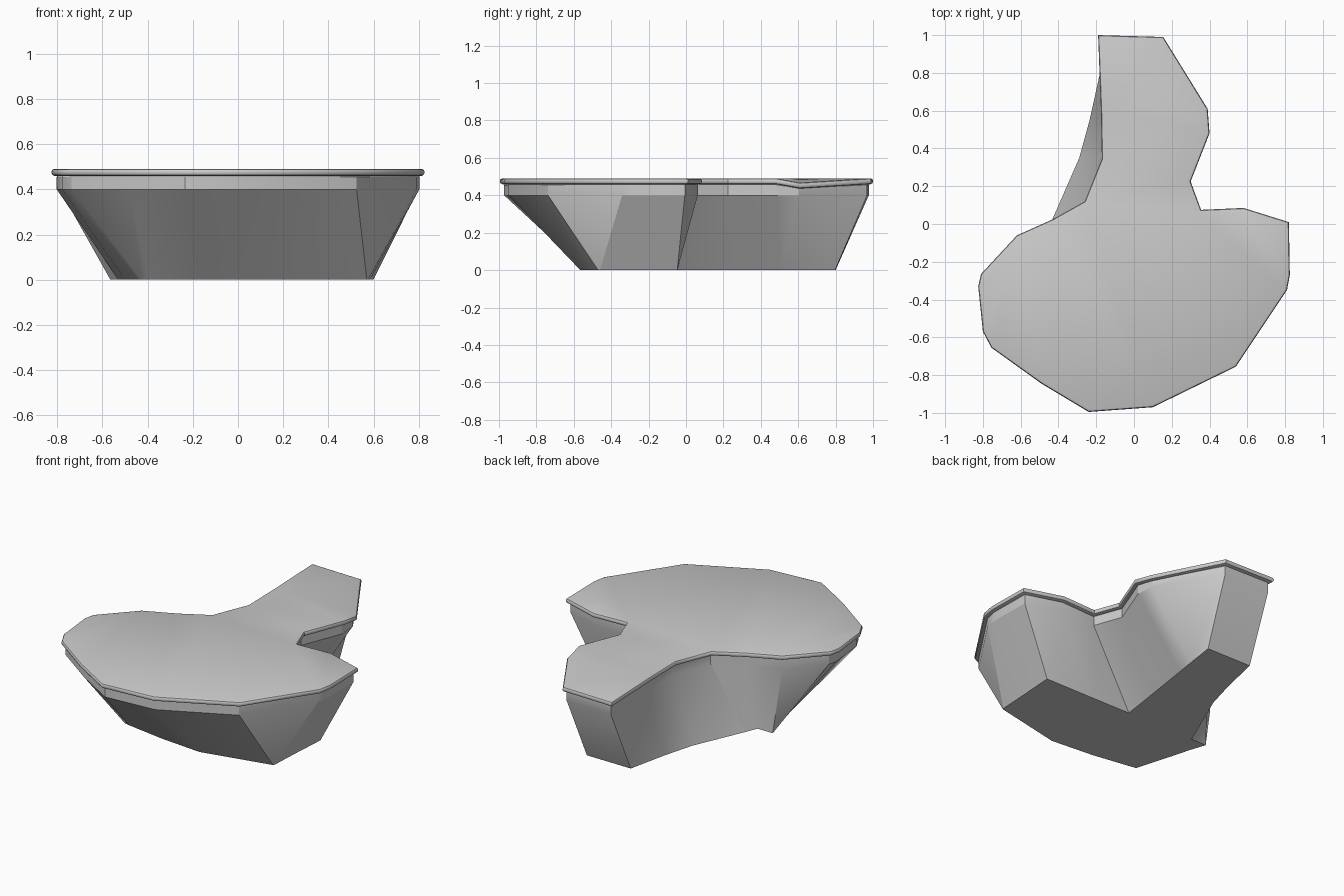
import bpy, bmesh
from mathutils import Vector

if "Cube" in bpy.data.objects:
    bpy.data.objects.remove(bpy.data.objects["Cube"])

# Each row: deck outline x, y, then the matching foot outline x, y
OUTLINE = [
    (-.19, 1.0, -.18, .80), (-.175, .60, -.235, .55), (-.17, .345, -.29, .35),
    (-.26, .12, -.43, .03), (-.43, .025, -.46, -.045), (-.62, -.06, -.565, -.045),
    (-.81, -.265, -.53, -.15), (-.825, -.33, -.50, -.26), (-.80, -.57, -.44, -.46),
    (-.755, -.655, -.43, -.495), (-.49, -.845, -.40, -.50), (-.24, -.995, -.15, -.54),
    (.10, -.97, .13, -.565), (.54, -.755, .57, -.47), (.81, -.35, .575, -.46),
    (.825, -.27, .585, -.27), (.82, .01, .60, -.047), (.58, .085, .25, -.047),
    (.355, .075, 0, -.045), (.30, .225, .035, .20), (.40, .48, .08, .50),
    (.39, .61, .098, .62), (.155, .99, .124, .797),
]
DECK = [Vector(p[:2]) for p in OUTLINE]
FOOT = [Vector(p[2:]) for p in OUTLINE]
DIP = 21  # outline corner where the deck edge sags slightly


def inset(points, d):
    """Move every edge of the counter-clockwise outline inwards by d."""
    out = []
    n = len(points)
    for i, p in enumerate(points):
        a = (p - points[i - 1]).normalized()
        b = (points[(i + 1) % n] - p).normalized()
        na, nb = Vector((-a.y, a.x)), Vector((-b.y, b.x))
        m = na + nb
        out.append(p + m * (2 * d / max(m.length_squared, 1.0)))
    return out


def ring(points, z, dip=0):
    return [(p.x, p.y, z - (dip if i == DIP else 0)) for i, p in enumerate(points)]


def loft(name, rings, angle):
    """Skin a stack of rings (bottom to top) and cap both ends."""
    bm = bmesh.new()
    loops = [[bm.verts.new(c) for c in r] for r in rings]
    n = len(loops[0])
    for lo, hi in zip(loops, loops[1:]):
        for i in range(n):
            j = (i + 1) % n
            bm.faces.new((lo[i], lo[j], hi[j], hi[i]))
    caps = [bm.faces.new(loops[0][::-1]), bm.faces.new(loops[-1])]
    bmesh.ops.triangulate(bm, faces=caps)
    bmesh.ops.recalc_face_normals(bm, faces=bm.faces)
    me = bpy.data.meshes.new(name)
    bm.to_mesh(me)
    bm.free()
    ob = bpy.data.objects.new(name, me)
    bpy.context.collection.objects.link(ob)
    bpy.context.view_layer.objects.active = ob
    ob.select_set(True)
    bpy.ops.object.shade_smooth_by_angle(angle=angle)
    ob.select_set(False)
    return ob


# Tapered body with a short upright collar under the deck
collar = inset(DECK, .022)
loft("tapered_body", [
    ring(FOOT, 0),
    ring(collar, .40),
    ring(collar, .455, .015),
    ring(inset(DECK, .03), .468, .02),
], .45)

# Thin deck slab with a rounded edge
profile = [(.014, .459), (.004, .463), (0, .470), (0, .480), (.004, .487), (.014, .491)]
loft("deck_slab", [ring(inset(DECK, d), z, .023) for d, z in profile], .6)
